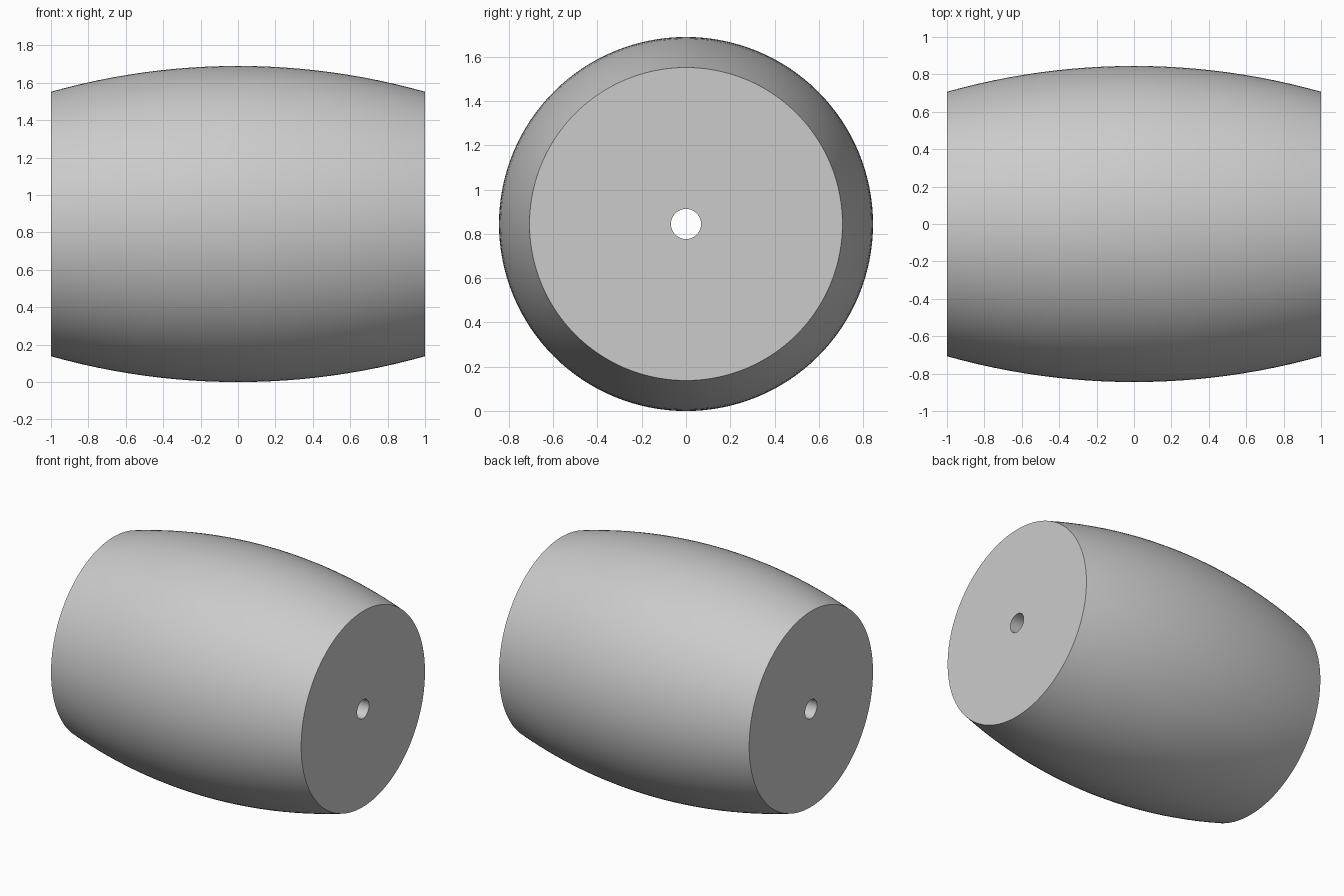
import bpy, bmesh, math

if "Cube" in bpy.data.objects:
    bpy.data.objects.remove(bpy.data.objects["Cube"])

MID_R, END_R, BORE_R = 0.845, 0.707, 0.068
SEGMENTS, STEPS = 128, 24

# Circular arc that bulges from the end radius to the middle radius
sag = MID_R - END_R
arc_r = (1 + sag * sag) / (2 * sag)


def barrel_radius(x):
    return MID_R - arc_r + math.sqrt(arc_r * arc_r - x * x)


# Closed profile: bulged outer wall, flat ends and straight bore
xs = [-1 + 2 * i / STEPS for i in range(STEPS + 1)]
profile = [(x, barrel_radius(x)) for x in xs] + [(1, BORE_R), (-1, BORE_R)]

# Revolve the profile around the x axis
bm = bmesh.new()
rings = []
for s in range(SEGMENTS):
    a = 2 * math.pi * s / SEGMENTS
    rings.append([bm.verts.new((x, r * math.cos(a), MID_R + r * math.sin(a)))
                  for x, r in profile])
n = len(profile)
for s in range(SEGMENTS):
    a, b = rings[s], rings[(s + 1) % SEGMENTS]
    for i in range(n):
        j = (i + 1) % n
        bm.faces.new((a[i], a[j], b[j], b[i]))
bmesh.ops.recalc_face_normals(bm, faces=bm.faces)

mesh = bpy.data.meshes.new("barrel_roller")
bm.to_mesh(mesh)
bm.free()
roller = bpy.data.objects.new("barrel_roller", mesh)
bpy.context.collection.objects.link(roller)

# Plain grey finish
grey = bpy.data.materials.new("light_grey")
grey.diffuse_color = (0.6, 0.6, 0.6, 1)
grey.use_nodes = True
grey.node_tree.nodes["Principled BSDF"].inputs["Base Color"].default_value = grey.diffuse_color
mesh.materials.append(grey)

# Smooth walls with crisp end rims
bpy.context.view_layer.objects.active = roller
roller.select_set(True)
bpy.ops.object.shade_smooth_by_angle(angle=math.radians(30))
